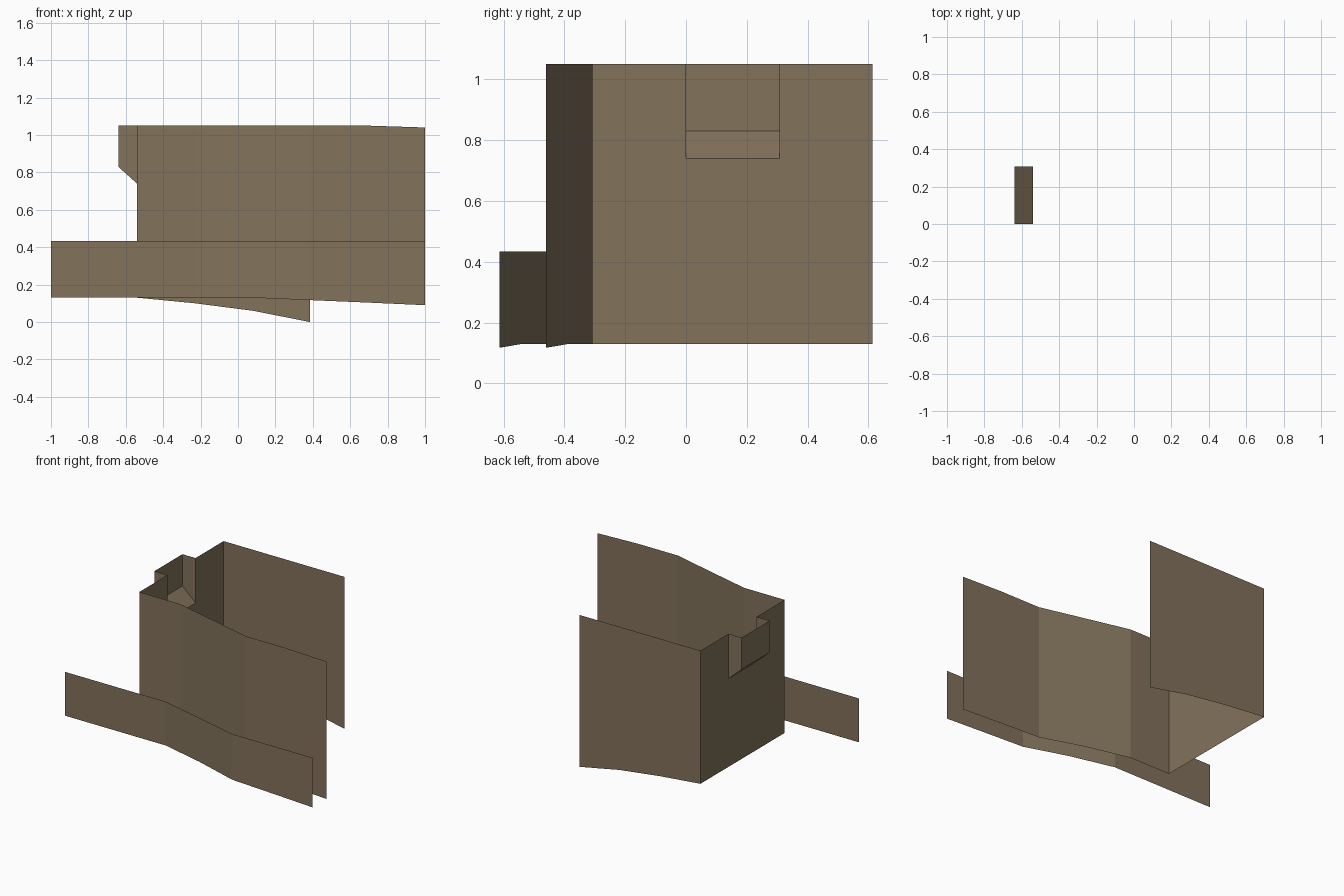
import bpy
import bmesh

if "Cube" in bpy.data.objects:
    bpy.data.objects.remove(bpy.data.objects["Cube"])

# One flat weathered brown for all the thin walls
brown = bpy.data.materials.new("weathered_brown")
brown.diffuse_color = (0.223, 0.168, 0.105, 1.0)
brown.use_nodes = True
brown.node_tree.nodes["Principled BSDF"].inputs["Base Color"].default_value = brown.diffuse_color


def make_walls(name, runs, extra_faces=()):
    """Build upright sheets; each run is a list of (x, y, bottom, top) stations."""
    bm = bmesh.new()
    polys = list(extra_faces)
    for run in runs:
        for (x0, y0, b0, t0), (x1, y1, b1, t1) in zip(run, run[1:]):
            polys.append([(x0, y0, b0), (x1, y1, b1), (x1, y1, t1), (x0, y0, t0)])
    for poly in polys:
        bm.faces.new([bm.verts.new(p) for p in poly])
    bmesh.ops.remove_doubles(bm, verts=bm.verts, dist=0.0005)
    mesh = bpy.data.meshes.new(name)
    bm.to_mesh(mesh)
    bm.free()
    mesh.materials.append(brown)
    obj = bpy.data.objects.new(name, mesh)
    bpy.context.collection.objects.link(obj)
    return obj


TOP, BASE, LEFT = 1.05, 0.13, -0.54
BAY_OUT, BAY_LOW, BAY_LIP = -0.64, 0.74, 0.83
Y0, Y1 = 0.0, 0.307

# Shared S-bend plan of the two front walls: (x, y offset, bottom)
bend = [(-0.23, 0, BASE), (0.08, -0.077, BASE), (0.385, -0.154, 0.117),
        (0.69, -0.154, 0.104), (1.0, -0.154, 0.09)]

# Low front wall
make_walls("low_front_wall",
           [[(-1.0, -0.46, BASE, 0.433)] + [(x, -0.46 + y, b, 0.433) for x, y, b in bend]])

# Tall front wall, dipping slightly at its right end
make_walls("tall_front_wall",
           [[(LEFT, -0.307, BASE, TOP)] +
            [(x, -0.307 + y, b, 1.04 if x == 1.0 else TOP) for x, y, b in bend]])

# Back wall, its foot following the falling ground
make_walls("back_wall",
           [[(0.385, 0.614, 0.0, TOP), (0.08, 0.614, 0.06, TOP),
             (-0.23, 0.614, 0.10, TOP), (LEFT, 0.614, BASE, TOP)]])

# Left wall with an opening for the bay
make_walls("left_wall",
           [[(LEFT, 0.614, BASE, TOP), (LEFT, Y1, BASE, TOP)],
            [(LEFT, Y1, BASE, BAY_LOW), (LEFT, Y0, BASE, BAY_LOW)],
            [(LEFT, Y0, BASE, TOP), (LEFT, -0.307, BASE, TOP)]])

# Projecting bay: cheeks and face, plus sloping underside
make_walls("projecting_bay",
           [[(LEFT, Y1, BAY_LOW, TOP), (BAY_OUT, Y1, BAY_LIP, TOP),
             (BAY_OUT, Y0, BAY_LIP, TOP), (LEFT, Y0, BAY_LOW, TOP)]],
           [[(LEFT, Y1, BAY_LOW), (LEFT, Y0, BAY_LOW),
             (BAY_OUT, Y0, BAY_LIP), (BAY_OUT, Y1, BAY_LIP)]])
